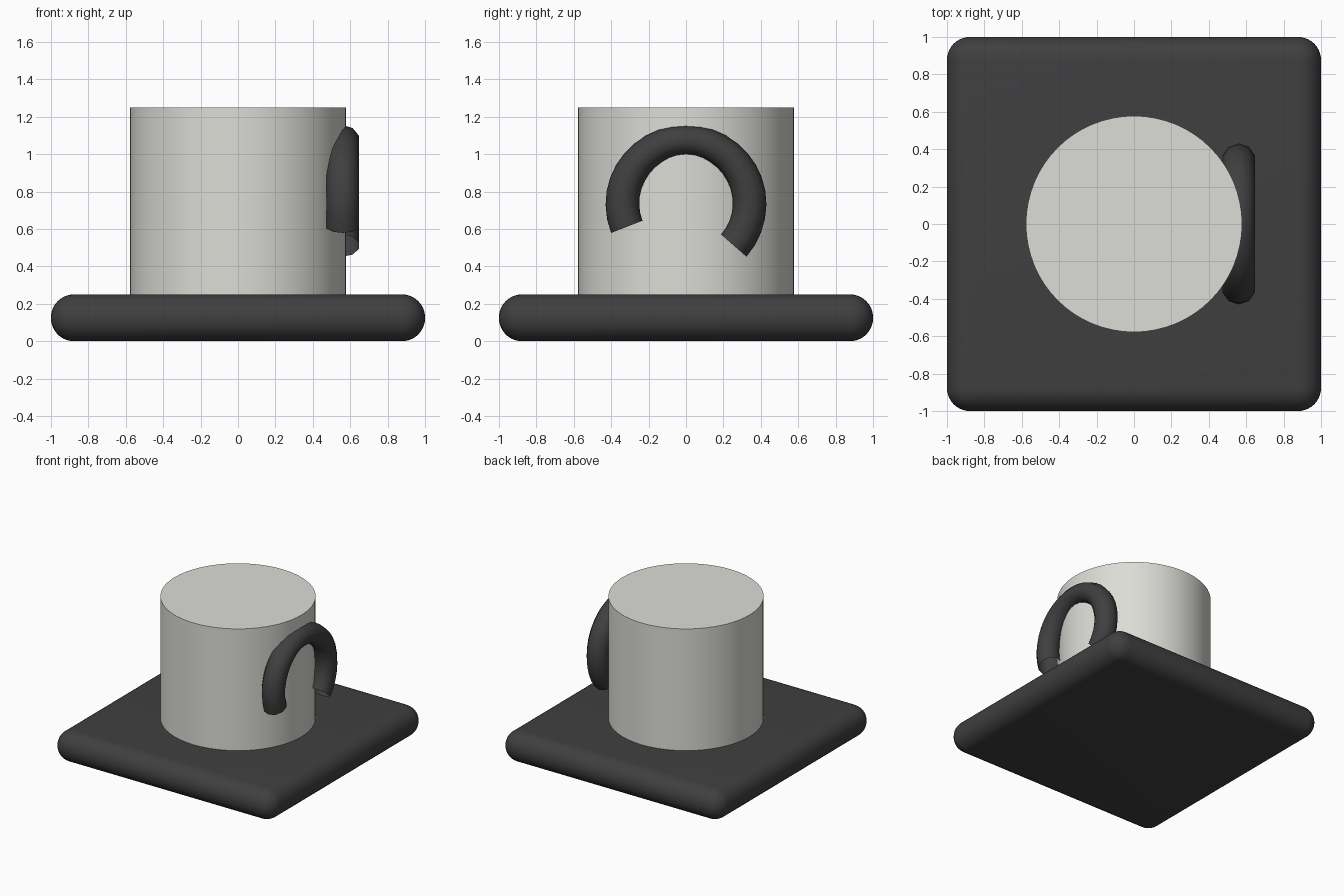
import bpy, bmesh
from math import sin, cos, pi, radians

if "Cube" in bpy.data.objects:
    bpy.data.objects.remove(bpy.data.objects["Cube"])


def material(name, rgb):
    mat = bpy.data.materials.new(name)
    mat.diffuse_color = (*rgb, 1)
    mat.use_nodes = True
    mat.node_tree.nodes["Principled BSDF"].inputs["Base Color"].default_value = mat.diffuse_color
    return mat


dark = material("dark_grey", (0.05, 0.05, 0.052))
light = material("warm_white", (0.72, 0.72, 0.68))


def add_object(name, bm, mat, angle=40):
    bmesh.ops.recalc_face_normals(bm, faces=bm.faces)
    mesh = bpy.data.meshes.new(name)
    bm.to_mesh(mesh)
    bm.free()
    obj = bpy.data.objects.new(name, mesh)
    bpy.context.collection.objects.link(obj)
    mesh.materials.append(mat)
    bpy.ops.object.select_all(action='DESELECT')
    obj.select_set(True)
    bpy.context.view_layer.objects.active = obj
    bpy.ops.object.shade_smooth_by_angle(angle=radians(angle))
    return obj


# Saucer: square slab with fully rounded edges
bm = bmesh.new()
bmesh.ops.create_cube(bm, size=1)
for v in bm.verts:
    v.co = (v.co.x * 2, v.co.y * 2, (v.co.z + 0.5) * 0.25)
bmesh.ops.bevel(bm, geom=bm.edges[:], offset=0.123, segments=10,
                profile=0.5, affect='EDGES')
add_object("saucer", bm, dark)

# Cup body: plain closed cylinder
bm = bmesh.new()
bmesh.ops.create_cone(bm, cap_ends=True, segments=64, radius1=0.578,
                      radius2=0.578, depth=1.0)
bmesh.ops.translate(bm, verts=bm.verts, vec=(0, 0, 0.75))
add_object("cup_body", bm, light)

# Handle: open-ended ten-sided tube swept along an arc against the cup side
START, END, STEPS, SIDES = radians(-41.2), radians(201.3), 24, 10
RING, TUBE = 0.34, 0.09
bm = bmesh.new()
rings = []
for i in range(STEPS + 1):
    a = START + (END - START) * i / STEPS
    thickness = TUBE - 0.01 * max(0, sin(a)) ** 2
    ring = []
    for j in range(SIDES):
        t = 2 * pi * j / SIDES
        r = RING + thickness * cos(t)
        ring.append(bm.verts.new((0.56 + TUBE * sin(t), r * cos(a),
                                  0.735 + r * sin(a))))
    rings.append(ring)
for r0, r1 in zip(rings, rings[1:]):
    for j in range(SIDES):
        k = (j + 1) % SIDES
        bm.faces.new((r0[j], r0[k], r1[k], r1[j]))
add_object("handle", bm, dark)
